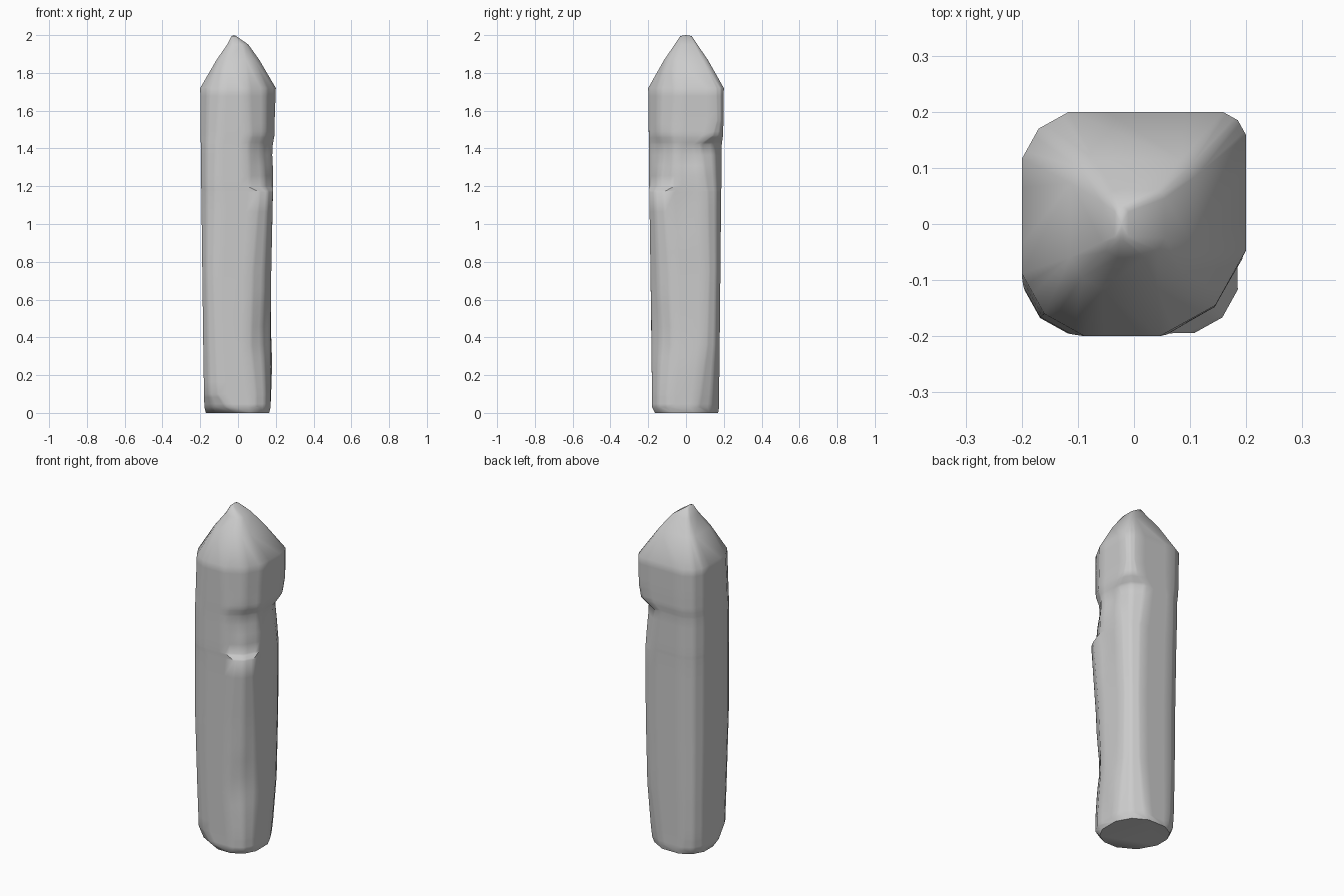
import bpy, bmesh, math
from mathutils import Vector

# Cross-sections: z, left, right, front, back, then corner cuts FL, FR, BR, BL
LEVELS = [
    (0.00, -.17, .165, -.165, .17, .11, .07, .09, .07),
    (0.03, -.178, .172, -.18, .175, .09, .06, .085, .06),
    (0.10, -.18, .173, -.18, .175, .055, .06, .075, .055),
    (0.36, -.184, .173, -.183, .178, .05, .08, .05, .055),
    (0.75, -.189, .176, -.188, .182, .045, .075, .045, .06),
    (1.17, -.194, .185, -.194, .186, .055, .055, .055, .06),
    (1.20, -.195, .185, -.195, .187, .055, .095, .06, .06),
    (1.42, -.197, .187, -.196, .189, .06, .10, .085, .06),
    (1.47, -.198, .193, -.197, .196, .065, .095, .04, .06),
    (1.55, -.199, .194, -.198, .198, .07, .10, .025, .06),
    (1.72, -.20, .20, -.20, .20, .08, .11, .03, .06),
    (1.87, -.113, .112, -.115, .115, .04, .05, .02, .03),
    (1.95, -.057, .055, -.06, .06, .02, .025, .01, .015),
    (1.995, -.034, -.010, -.03, .03, .006, .006, .006, .006),
]

# Dents: centre, radii, push
DENTS = [
    ((.19, .04, 1.37), (.1, .10, .07), (-.018, 0, 0)),
    ((.19, -.02, 1.08), (.1, .06, .10), (-.012, 0, 0)),
    ((.15, -.15, 1.38), (.08, .08, .10), (-.012, .012, 0)),
    ((.17, .02, .25), (.1, .06, .16), (.008, 0, 0)),
    ((.15, -.15, .45), (.08, .08, .15), (-.008, .008, 0)),
]


def ring(bm, level):
    z, l, r, f, b, *cuts = level
    pts = []
    for i, (x, y, c) in enumerate(zip((l, r, r, l), (f, f, b, b), cuts)):
        sx, sy = (1 if x == l else -1), (1 if y == f else -1)
        k = c * 1.4
        trio = [(x, y + sy * k), (x + sx * c / 2, y + sy * c / 2), (x + sx * k, y)]
        pts += trio if i % 2 == 0 else trio[::-1]
    return [bm.verts.new((px, py, z)) for px, py in pts]


# Column with pointed tip
bm = bmesh.new()
rings = [ring(bm, lv) for lv in LEVELS]
for a, b in zip(rings, rings[1:]):
    n = len(a)
    for i in range(n):
        j = (i + 1) % n
        bm.faces.new((a[i], a[j], b[j], b[i]))
bm.faces.new(rings[0][::-1])
top = bm.verts.new((-.022, 0, 2.0))
for i in range(12):
    bm.faces.new((rings[-1][i], rings[-1][(i + 1) % 12], top))

# Finer grid on the shaft, then worn dents
side = [e for e in bm.edges if all(.02 < v.co.z < 1.73 for v in e.verts)]
bmesh.ops.subdivide_edges(bm, edges=side, cuts=3, use_grid_fill=True)
for v in bm.verts:
    move = Vector()
    for c, rad, push in DENTS:
        d = sum(((v.co[i] - c[i]) / rad[i]) ** 2 for i in range(3))
        move += Vector(push) * math.exp(-d * 1.5)
    v.co += move
bmesh.ops.recalc_face_normals(bm, faces=bm.faces)

mesh = bpy.data.meshes.new("stone_pillar")
bm.to_mesh(mesh)
bm.free()
pillar = bpy.data.objects.new("stone_pillar", mesh)
bpy.context.collection.objects.link(pillar)
bpy.context.view_layer.objects.active = pillar
pillar.select_set(True)
bpy.ops.object.shade_smooth_by_angle(angle=math.radians(50))
